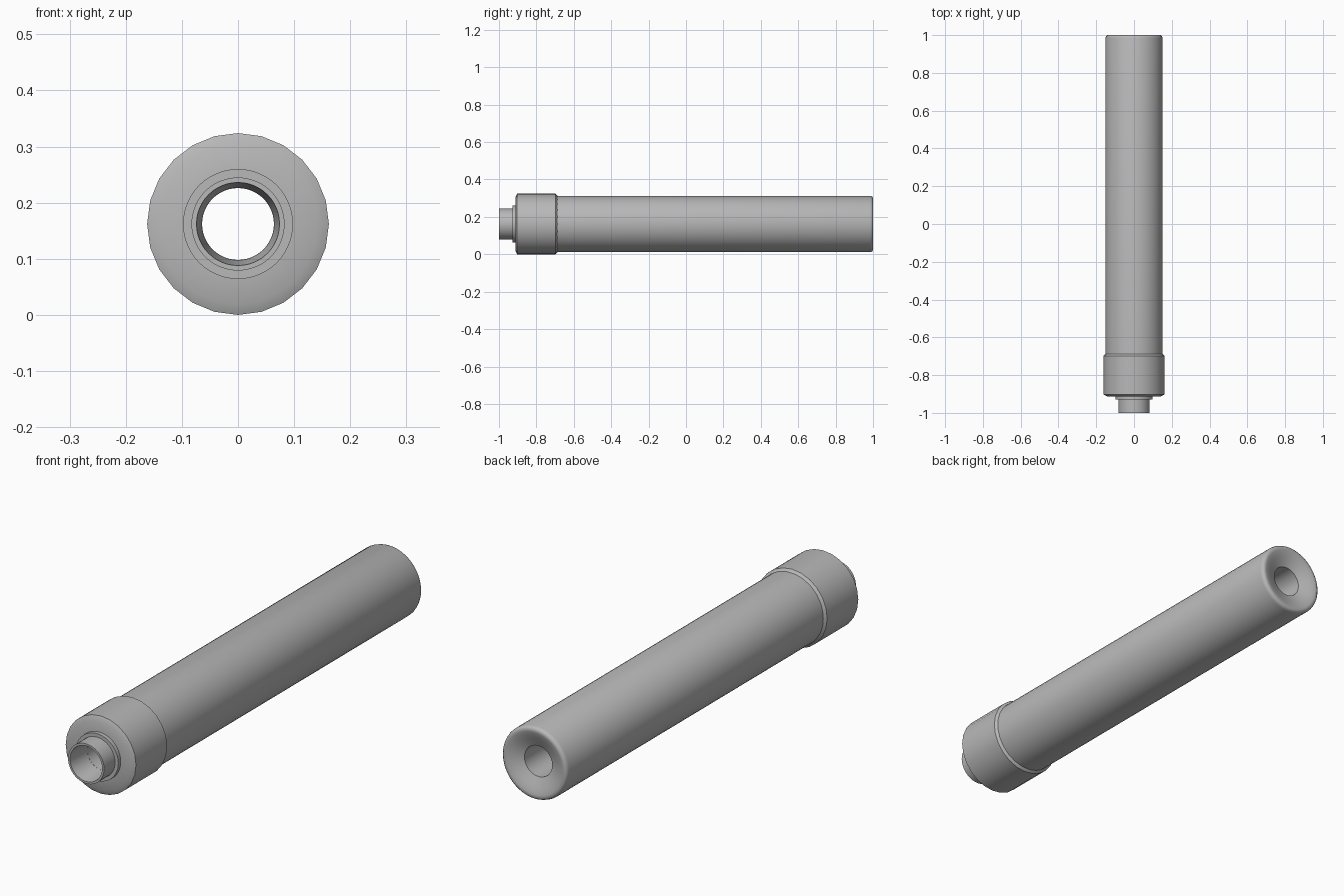
import bpy, bmesh, math

if "Cube" in bpy.data.objects:
    bpy.data.objects.remove(bpy.data.objects["Cube"])

CZ = 0.162  # height of the tube axis

metal = bpy.data.materials.new("mid grey")
metal.diffuse_color = (0.48, 0.48, 0.48, 1)
metal.use_nodes = True
metal.node_tree.nodes["Principled BSDF"].inputs["Base Color"].default_value = metal.diffuse_color


def lathe(name, profile, sides, angle=30):
    """Spin a closed loop of (radius, y) points around the tube axis."""
    bm = bmesh.new()
    rings = []
    for i in range(sides):
        a = 2 * math.pi * i / sides
        rings.append([bm.verts.new((r * math.sin(a), y, CZ + r * math.cos(a)))
                      for r, y in profile])
    n = len(profile)
    for i in range(sides):
        p, q = rings[i], rings[(i + 1) % sides]
        for j in range(n):
            k = (j + 1) % n
            bm.faces.new((p[j], p[k], q[k], q[j]))
    bmesh.ops.recalc_face_normals(bm, faces=bm.faces[:])
    mesh = bpy.data.meshes.new(name)
    bm.to_mesh(mesh)
    bm.free()
    mesh.materials.append(metal)
    obj = bpy.data.objects.new(name, mesh)
    bpy.context.collection.objects.link(obj)
    bpy.ops.object.select_all(action='DESELECT')
    obj.select_set(True)
    bpy.context.view_layer.objects.active = obj
    bpy.ops.object.shade_smooth_by_angle(angle=math.radians(angle))
    return obj


# Long tube with a rounded rim, dished rear end and straight bore
lathe("main_tube", [
    (0.064, -0.90), (0.151, -0.90), (0.151, 0.985), (0.148, 0.994),
    (0.141, 1.0), (0.130, 0.9985), (0.115, 0.994), (0.098, 0.987),
    (0.080, 0.979), (0.064, 0.972)], 48, 50)

# Wider end cap with chamfered front and slightly bevelled back
lathe("end_cap", [
    (0.080, -0.912), (0.143, -0.912), (0.162, -0.903), (0.162, -0.698),
    (0.151, -0.688), (0.140, -0.688), (0.140, -0.89), (0.080, -0.89)], 24)

# Thin collar between cap and nozzle
lathe("collar", [
    (0.075, -0.928), (0.098, -0.928), (0.098, -0.900), (0.075, -0.900)], 48)

# Hollow nozzle with a bore that narrows inward
lathe("nozzle", [
    (0.074, -1.0), (0.083, -1.0), (0.083, -0.895), (0.064, -0.895)], 48)
